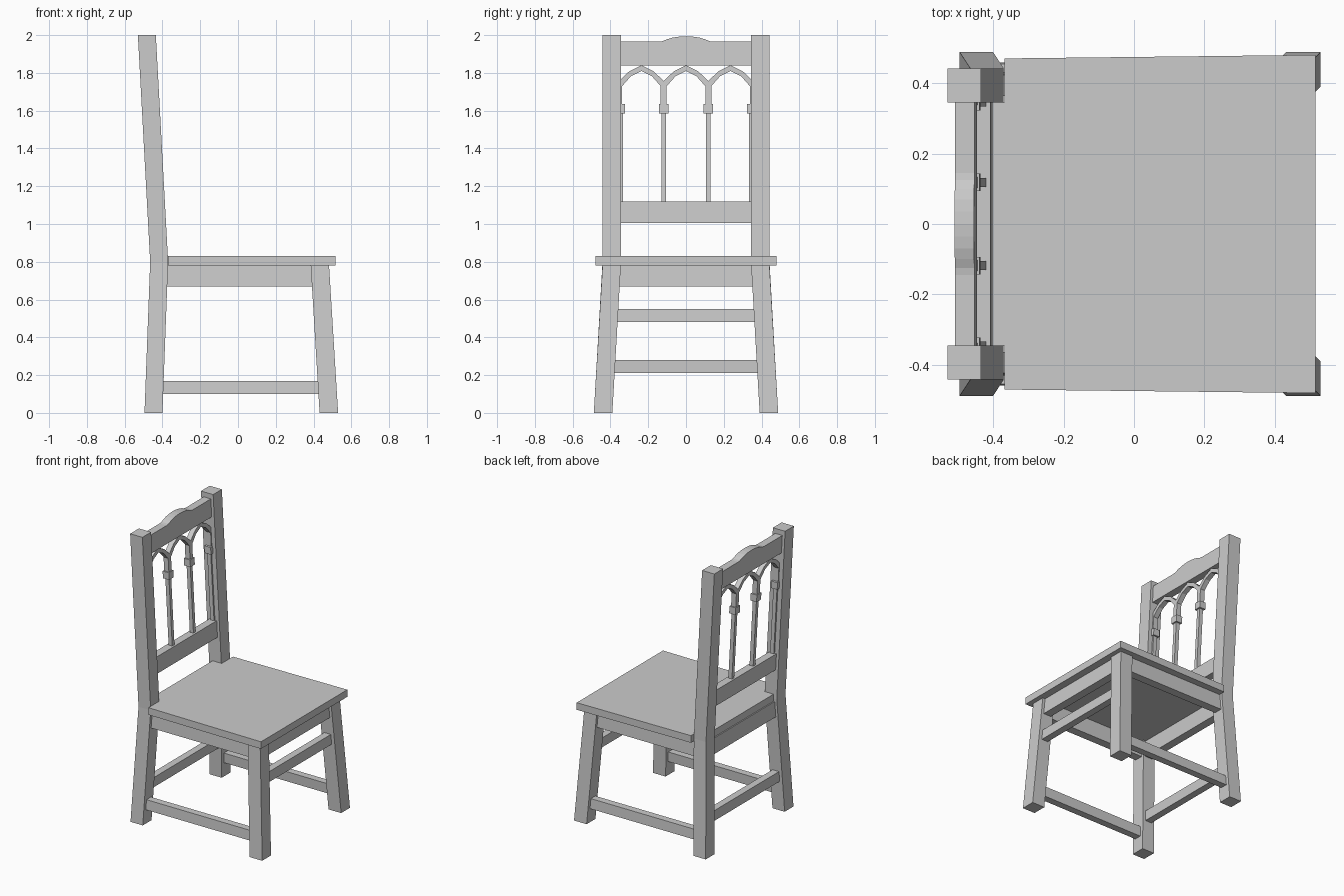
import bpy, bmesh

if "Cube" in bpy.data.objects:
    bpy.data.objects.remove(bpy.data.objects["Cube"])


def make(name, rings):
    """Bridge equal-length rings of points and cap both ends."""
    bm = bmesh.new()
    vs = [[bm.verts.new(p) for p in r] for r in rings]
    n = len(vs[0])
    for a, b in zip(vs, vs[1:]):
        for i in range(n):
            j = (i + 1) % n
            bm.faces.new((a[i], a[j], b[j], b[i]))
    bm.faces.new(vs[0][::-1])
    bm.faces.new(vs[-1])
    bmesh.ops.recalc_face_normals(bm, faces=bm.faces)
    me = bpy.data.meshes.new(name)
    bm.to_mesh(me)
    bm.free()
    ob = bpy.data.objects.new(name, me)
    bpy.context.collection.objects.link(ob)
    return ob


def bar(name, sections):
    """Bar from horizontal rectangles (z, x0, x1, y0, y1)."""
    return make(name, [[(x0, y0, z), (x1, y0, z), (x1, y1, z), (x0, y1, z)]
                       for z, x0, x1, y0, y1 in sections])


def back_x(z):
    return -0.4175 - 0.065 * (z - 0.8) / 1.2


def panel(name, outline, half):
    """Back-rest piece: (y, z) outline with thickness, leaning with the posts."""
    return make(name, [[(back_x(z) + s * half, y, z) for y, z in outline] for s in (-1, 1)])


def rect(y0, y1, z0, z1):
    return [(y0, z0), (y1, z0), (y1, z1), (y0, z1)]


def leg_y(z):
    return 0.44 - 0.0475 * z / 0.8


def front_x(z):
    return 0.48 - 0.0475 * z / 0.78


def rear_x(z):
    return -0.4475 + 0.03 * z / 0.8


def mirrored(ob):
    m = ob.modifiers.new("mirror", "MIRROR")
    m.use_axis = (False, True, False)
    m.use_mirror_merge = False


# Posts and front legs
mirrored(bar("back_post", [(0, -0.495, -0.40, 0.39, 0.488),
                           (0.8, -0.465, -0.37, 0.345, 0.442),
                           (2, -0.53, -0.435, 0.345, 0.442)]))
mirrored(bar("front_leg", [(0, 0.432, 0.53, 0.39, 0.488),
                           (0.78, 0.385, 0.482, 0.345, 0.442)]))

# Seat, notched around the posts
half = [(0.515, 0.48), (-0.368, 0.47), (-0.368, 0.345), (-0.44, 0.345)]
outline = half + [(x, -y) for x, y in reversed(half)]
make("seat", [[(x, y, z) for x, y in outline] for z in (0.78, 0.83)])

# Side rails
for name, z0, z1, t in (("side_apron", 0.67, 0.78, 0.03), ("side_stretcher", 0.10, 0.17, 0.025)):
    mirrored(bar(name, [(z, rear_x(z), front_x(z), leg_y(z) - t, leg_y(z) + t) for z in (z0, z1)]))

# Front and back cross rails
for name, fx, z0, z1, t in (("front_apron", front_x, 0.67, 0.78, 0.03),
                            ("back_apron", rear_x, 0.67, 0.78, 0.03),
                            ("front_stretcher", front_x, 0.48, 0.55, 0.025),
                            ("back_stretcher", rear_x, 0.21, 0.28, 0.025)):
    bar(name, [(z, fx(z) - t, fx(z) + t, -leg_y(z), leg_y(z)) for z in (z0, z1)])

# Back rest rails
panel("lower_back_rail", rect(-0.36, 0.36, 1.005, 1.12), 0.0275)
crest = [(0.36, 1.965), (0.145, 1.965), (0.125, 1.968), (0.10, 1.978), (0.07, 1.987), (0.035, 1.992)]
panel("crest_rail", [(-0.36, 1.84), (0.36, 1.84)] + crest + [(0, 1.994)]
      + [(-y, z) for y, z in reversed(crest)], 0.0275)

# Pointed arches
step = 0.236
h = step / 2
top, bottom = [], []
for c in (-step, 0, step):
    top += [(c - h, 1.757), (c - 0.065, 1.808), (c, 1.84), (c + 0.065, 1.808)]
    bottom += [(c - h + 0.016, 1.63), (c - h + 0.016, 1.73), (c - 0.055, 1.783), (c, 1.81),
               (c + 0.055, 1.783), (c + h - 0.016, 1.73), (c + h - 0.016, 1.63)]
end = 1.5 * step
panel("arches", [(-end, 1.63)] + top + [(end, 1.757), (end, 1.63)] + bottom[::-1], 0.018)

# Columns and capitals
for y in (-end, -h, h, end):
    w = 0.0125 if abs(y) < 0.2 else 0.02
    panel("column", rect(y - w, y + w, 1.11, 1.60), 0.014)
    w = 0.025 if abs(y) < 0.2 else 0.032
    panel("capital", rect(y - w, y + w, 1.585, 1.635), 0.024)
